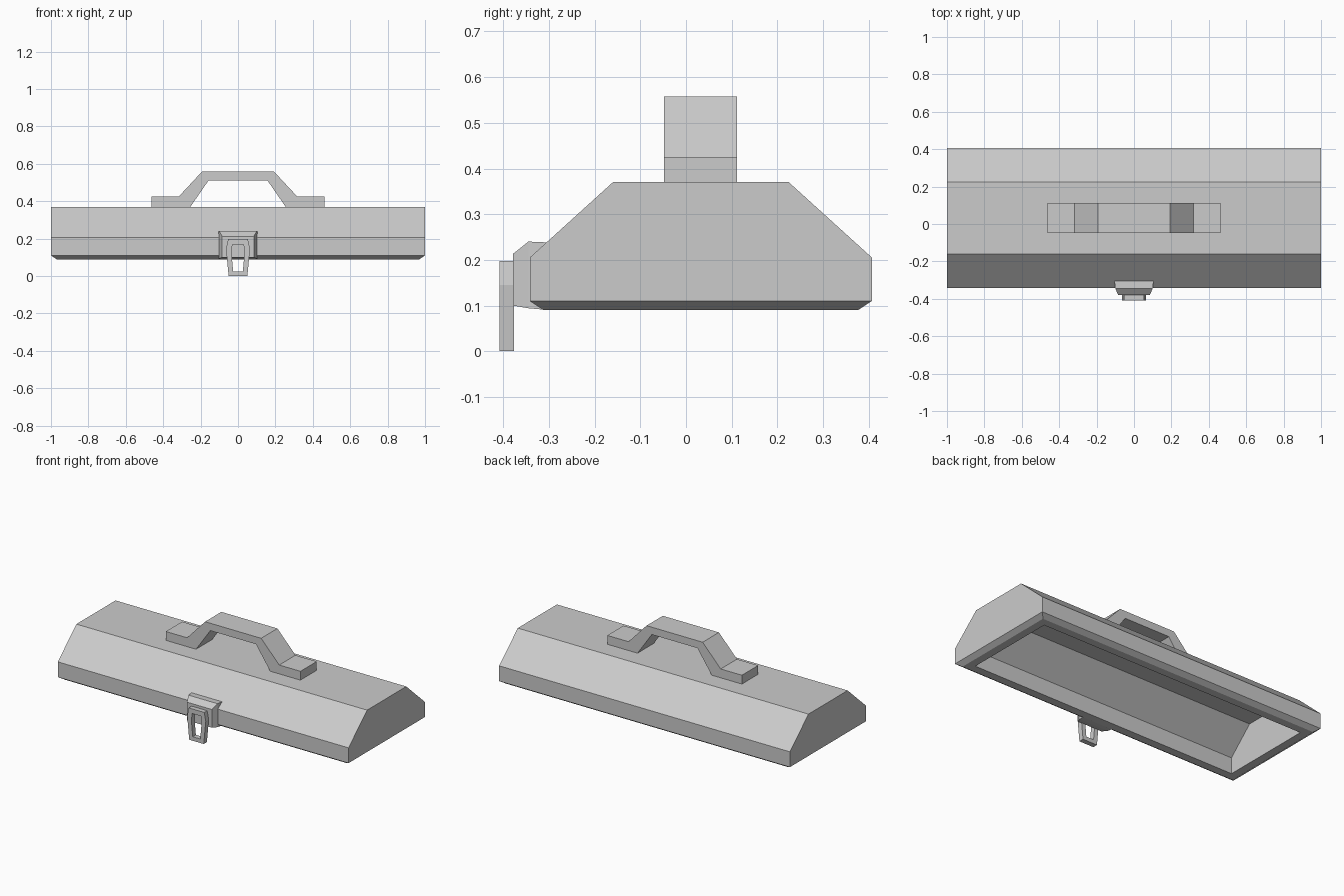
import bpy, bmesh

if "Cube" in bpy.data.objects:
    bpy.data.objects.remove(bpy.data.objects["Cube"])


def make(name, rings, caps=(), cyclic=False):
    """Join equal-sized closed rings of points with quads; cap the listed rings."""
    bm = bmesh.new()
    vs = [[bm.verts.new(p) for p in r] for r in rings]
    pairs = list(zip(vs, vs[1:] + vs[:1])) if cyclic else list(zip(vs, vs[1:]))
    n = len(rings[0])
    for a, b in pairs:
        for i in range(n):
            j = (i + 1) % n
            bm.faces.new((a[i], a[j], b[j], b[i]))
    for c in caps:
        bm.faces.new(vs[c])
    return finish(name, bm)


def finish(name, bm):
    bmesh.ops.remove_doubles(bm, verts=bm.verts, dist=1e-5)
    bmesh.ops.recalc_face_normals(bm, faces=bm.faces)
    me = bpy.data.meshes.new(name)
    bm.to_mesh(me)
    bm.free()
    ob = bpy.data.objects.new(name, me)
    bpy.context.collection.objects.link(ob)
    return ob


def rect(x, y0, y1, z):
    return [(-x, y0, z), (x, y0, z), (x, y1, z), (-x, y1, z)]


def trough(bm, profile, x):
    """Roof-like skin open underneath, with both end faces."""
    ends = [[bm.verts.new((s * x, y, z)) for y, z in profile] for s in (-1, 1)]
    for i in range(len(profile) - 1):
        bm.faces.new((ends[0][i], ends[0][i + 1], ends[1][i + 1], ends[1][i]))
    for e in ends:
        bm.faces.new(e)


# lid: outer skin, inner cavity and the chamfered rim joining them
bm = bmesh.new()
trough(bm, [(-.342, .11), (-.342, .205), (-.16, .37), (.225, .37), (.407, .205), (.407, .11)], 1.0)
trough(bm, [(-.262, .09), (-.262, .19), (-.107, .337), (.172, .337), (.327, .19), (.327, .09)], .92)
rim = [rect(1.0, -.342, .407, .11), rect(.97, -.312, .377, .09), rect(.92, -.262, .327, .09)]
for r0, r1 in zip(rim, rim[1:]):
    for i in range(4):
        j = (i + 1) % 4
        bm.faces.new([bm.verts.new(p) for p in (r0[i], r0[j], r1[j], r1[i])])
finish("lid", bm)

# carry handle: arched strap with flat feet
half = [(.255, .37), (.463, .37), (.463, .425), (.317, .425), (.193, .558)]
inner = (.157, .512)
arch = half + [(-x, z) for x, z in reversed(half)] + [(-inner[0], inner[1]), inner]
make("handle", [[(x, y, z) for x, z in arch] for y in (-.048, .112)], caps=(0, 1))

# latch mount: tapered block on the front wall
sections = [(-.30, .105, .09, .238), (-.345, .10, .094, .24), (-.379, .085, .10, .213)]
make("latch_mount", [[(-w, y, b), (w, y, b), (w, y, t), (-w, y, t)] for y, w, b, t in sections],
     caps=(0, 2))

# latch: hanging frame with an opening
def hexagon(pts):
    return pts + [(-x, z) for x, z in reversed(pts)]

outer = hexagon([(.05, 0), (.064, .145), (.053, .197)])
hole = hexagon([(.026, .025), (.035, .125), (.03, .168)])
make("latch", [[(x, y, z) for x, z in loop] for loop, y in
               ((outer, -.408), (outer, -.377), (hole, -.377), (hole, -.408))], cyclic=True)
